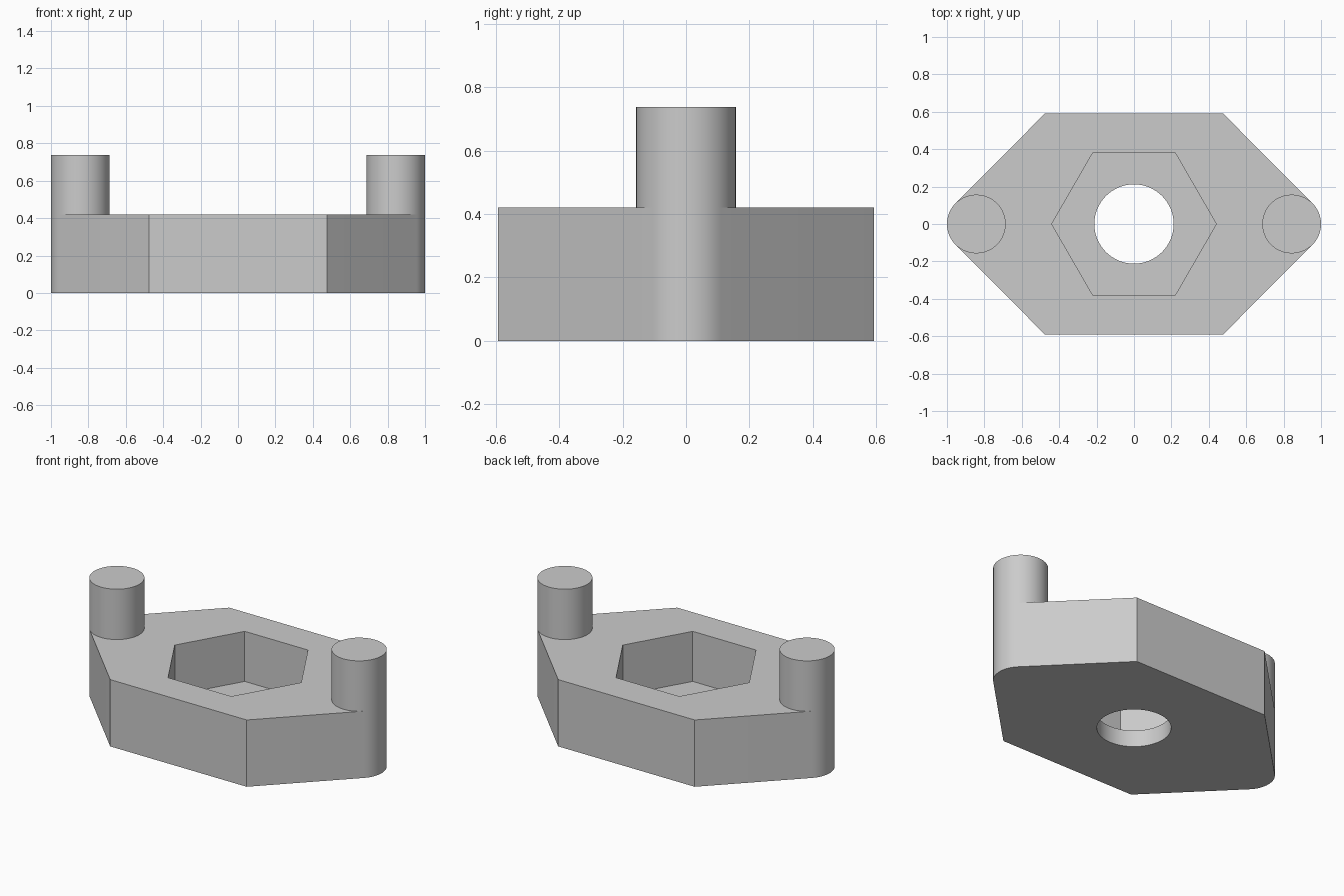
import bpy, bmesh
from math import cos, sin, pi, radians

default = bpy.data.objects.get("Cube")
if default:
    bpy.data.objects.remove(default, do_unlink=True)

PLATE_TOP, PIN_TOP = 0.42, 0.737
PIN_X, PIN_R = 0.843, 0.157
CORNER_X, HALF_DEPTH = 0.475, 0.592
POCKET_R, POCKET_FLOOR, BORE_R = 0.44, 0.105, 0.212

grey = bpy.data.materials.new("plain grey")
grey.use_nodes = True
colour = (0.6, 0.6, 0.6, 1)
grey.diffuse_color = colour
grey.node_tree.nodes["Principled BSDF"].inputs["Base Color"].default_value = colour


def arc(cx, radius, start, end, count):
    """Points along an arc centred on (cx, 0), both ends included."""
    angles = [start + (end - start) * i / count for i in range(count + 1)]
    return [(cx + radius * cos(a), radius * sin(a)) for a in angles]


def circle(cx, radius, sides):
    return arc(cx, radius, 0, 2 * pi, sides)[:-1]


def prism(name, outline, bottom, top):
    """Extrude a closed outline from bottom to top."""
    bm = bmesh.new()
    base = bm.faces.new([bm.verts.new((x, y, bottom)) for x, y in outline])
    new = bmesh.ops.extrude_face_region(bm, geom=[base])["geom"]
    verts = [v for v in new if isinstance(v, bmesh.types.BMVert)]
    bmesh.ops.translate(bm, verts=verts, vec=(0, 0, top - bottom))
    bmesh.ops.recalc_face_normals(bm, faces=bm.faces)
    mesh = bpy.data.meshes.new(name)
    bm.to_mesh(mesh)
    bm.free()
    mesh.materials.append(grey)
    obj = bpy.data.objects.new(name, mesh)
    bpy.context.collection.objects.link(obj)
    return obj


def activate(obj):
    bpy.ops.object.select_all(action="DESELECT")
    obj.select_set(True)
    bpy.context.view_layer.objects.active = obj


def cut(target, cutter):
    cutter.hide_render = True
    mod = target.modifiers.new("cut", "BOOLEAN")
    mod.operation, mod.solver, mod.object = "DIFFERENCE", "EXACT", cutter
    activate(target)
    bpy.ops.object.modifier_apply(modifier=mod.name)
    bpy.data.objects.remove(cutter, do_unlink=True)


def smooth(obj):
    activate(obj)
    bpy.ops.object.shade_smooth_by_angle(angle=radians(25))


# Plate: bevelled block whose two tips are rounded around the pins
outline = arc(PIN_X, PIN_R, -pi / 4, pi / 4, 16)
outline += [(CORNER_X, HALF_DEPTH), (-CORNER_X, HALF_DEPTH)]
outline += arc(-PIN_X, PIN_R, 3 * pi / 4, 5 * pi / 4, 16)
outline += [(-CORNER_X, -HALF_DEPTH), (CORNER_X, -HALF_DEPTH)]
plate = prism("base_plate", outline, 0, PLATE_TOP)

# Hexagonal nut pocket and round bore through its floor
cut(plate, prism("pocket_cutter", circle(0, POCKET_R, 6), POCKET_FLOOR, 1))
cut(plate, prism("bore_cutter", circle(0, BORE_R, 64), -1, 1))
smooth(plate)

# Upright pins at both tips
for name, side in (("left_pin", 1), ("right_pin", -1)):
    smooth(prism(name, circle(side * PIN_X, PIN_R, 64), PLATE_TOP, PIN_TOP))
